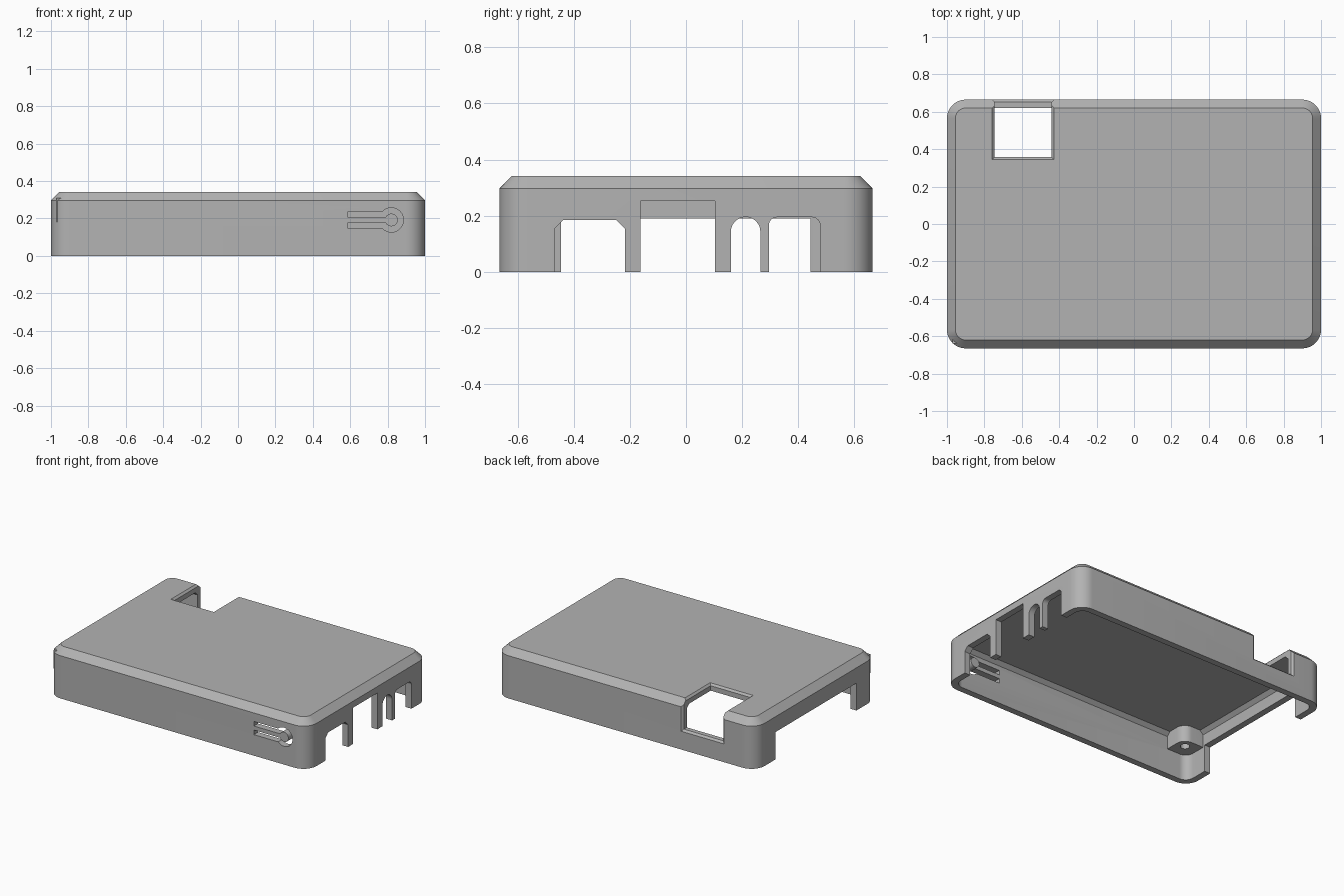
import bpy, bmesh
from math import sin, cos, pi, radians, asin

old = bpy.data.objects.get("Cube")
if old:
    bpy.data.objects.remove(old, do_unlink=True)

grey = bpy.data.materials.new("plain grey")
grey.use_nodes = True
grey.diffuse_color = (0.45, 0.45, 0.45, 1)
grey.node_tree.nodes["Principled BSDF"].inputs["Base Color"].default_value = (0.45, 0.45, 0.45, 1)


def loft(name, rings):
    """Closed solid through rings of 3D points, capped at both ends."""
    bm = bmesh.new()
    loops = [[bm.verts.new(p) for p in ring] for ring in rings]
    n = len(loops[0])
    for a, b in zip(loops, loops[1:]):
        for i in range(n):
            j = (i + 1) % n
            bm.faces.new((a[i], a[j], b[j], b[i]))
    bm.faces.new(loops[0])
    bm.faces.new(loops[-1])
    bmesh.ops.recalc_face_normals(bm, faces=bm.faces)
    mesh = bpy.data.meshes.new(name)
    bm.to_mesh(mesh)
    bm.free()
    mesh.materials.append(grey)
    ob = bpy.data.objects.new(name, mesh)
    bpy.context.collection.objects.link(ob)
    return ob


def arc(cx, cy, r, start, end, n=10):
    return [(cx + r * cos(radians(start + (end - start) * i / n)),
             cy + r * sin(radians(start + (end - start) * i / n))) for i in range(n + 1)]


def rounded(hx, hy, r, z):
    pts = []
    for sx, sy, a in ((1, 1, 0), (-1, 1, 90), (-1, -1, 180), (1, -1, 270)):
        pts += arc(sx * (hx - r), sy * (hy - r), r, a, a + 90)
    return [(x, y, z) for x, y in pts]


def along_x(name, profile, x0, x1):
    return loft(name, [[(x, y, z) for y, z in profile] for x in (x0, x1)])


def along_y(name, profile, y0, y1):
    return loft(name, [[(x, y, z) for x, z in profile] for y in (y0, y1)])


def along_z(name, profile, z0, z1):
    return loft(name, [[(x, y, z) for x, y in profile] for z in (z0, z1)])


def box(a0, a1, b0, b1):
    return [(a0, b0), (a1, b0), (a1, b1), (a0, b1)]


def combine(target, tool, mode="DIFFERENCE"):
    tool.hide_render = True
    mod = target.modifiers.new(tool.name, "BOOLEAN")
    mod.operation, mod.solver, mod.object = mode, "EXACT", tool
    bpy.context.view_layer.objects.active = target
    bpy.ops.object.modifier_apply(modifier=mod.name)
    bpy.data.objects.remove(tool, do_unlink=True)


# Hollow lid with a chamfered top edge, inside and out
case = loft("case_lid", [rounded(1, .665, .1, 0), rounded(1, .665, .1, .297),
                         rounded(.955, .62, .055, .342)])
combine(case, loft("cavity", [rounded(.955, .62, .06, -.1), rounded(.955, .62, .06, .27),
                              rounded(.93, .595, .035, .295)]))

# Corner screw post: round on the inside, square towards the walls
px, py, r = -.86, -.525, .065
post = along_z("corner_post", arc(px, py, r, 0, 90) + [(-.97, py + r), (-.97, -.64), (px + r, -.64)],
               .18, .31)
combine(case, post, "UNION")
combine(case, along_z("screw_hole", arc(px, py, .03, 0, 345, 23), .1, .28))

# Port openings in the right-hand wall
ports = {
    "power_port": [(-.468, -.1), (-.218, -.1), (-.218, .155), (-.248, .185), (-.438, .185), (-.468, .155)],
    "video_port": box(-.163, .103, -.1, .252),
    "audio_port": [(.16, -.1), (.265, -.1)] + arc(.2125, .143, .0525, 0, 180, 16),
    "network_port": [(.295, -.1), (.478, -.1)] + arc(.448, .165, .03, 0, 90, 6) + arc(.325, .165, .03, 90, 180, 6),
}
for name, profile in ports.items():
    combine(case, along_x(name, profile, .9, 1.1))

# Wide opening in the opposite wall
combine(case, along_x("wide_opening", box(-.445, .443, -.1, .19), -1.1, -.9))

# Notch through the roof and back wall, with a bevelled rim
x0, x1, y0, z0, c = -.745, -.44, .357, .14, .013
combine(case, along_z("notch", box(x0, x1, y0, .8), z0, .5))
combine(case, loft("roof_rim", [[(x, y, z) for x, y in box(x0 - d, x1 + d, y0 - d, .8)]
                                for z, d in ((.342 - c, 0), (.342 + c, 2 * c))]))
combine(case, loft("wall_rim", [[(x, y, z) for x, z in box(x0 - d, x1 + d, z0 - d, .5)]
                                for y, d in ((.665 - c, 0), (.665 + c, 2 * c))]))

# Springy push button: a round pad on a tongue, freed by a keyhole slot
bx, bz, outer, inner, sl, tongue, left = .82, .192, .065, .034, .046, .014, .588
a = 180 - asin(sl / outer) * 180 / pi
b = 180 - asin(tongue / inner) * 180 / pi
slot = ([(left, bz + sl)] + arc(bx, bz, outer, a, -a, 28) + [(left, bz - sl), (left, bz - tongue)]
        + arc(bx, bz, inner, -b, b, 28) + [(left, bz + tongue)])
combine(case, along_y("button_slot", slot, -.8, -.56))
combine(case, along_y("button_pad", arc(bx, bz, inner, 0, 345, 23), -.655, -.58), "UNION")

# Smooth round corners, crisp edges
bpy.ops.object.select_all(action="DESELECT")
case.select_set(True)
bpy.context.view_layer.objects.active = case
bpy.ops.object.shade_smooth_by_angle(angle=radians(25))
